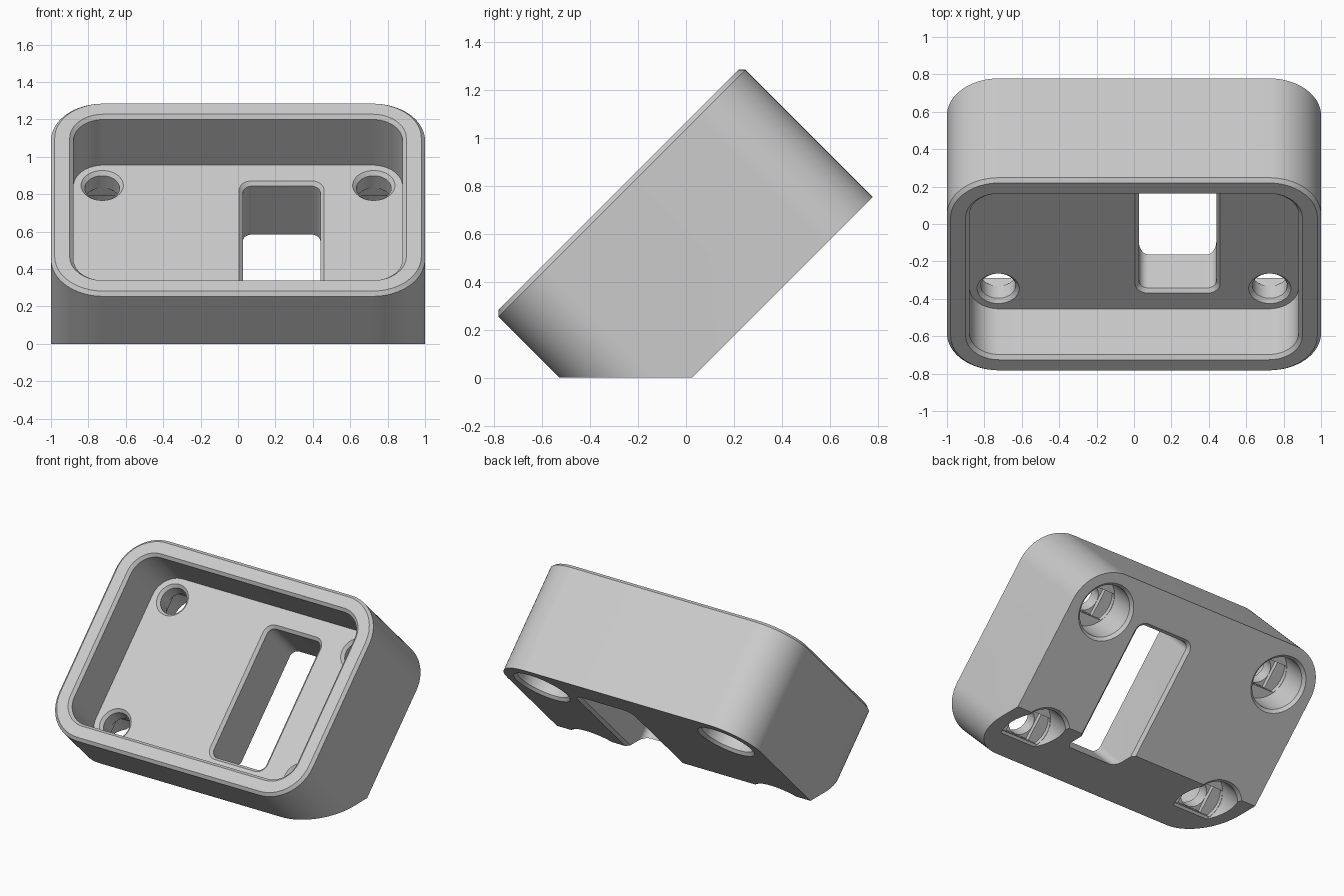
import bpy, bmesh
from math import sin, cos, pi, radians
from mathutils import Matrix

cube = bpy.data.objects.get("Cube")
if cube:
    bpy.data.objects.remove(cube)

# Case dimensions in its own frame: y runs up the slope, z out of the open face
TILT = Matrix.Rotation(radians(45), 4, 'X')
MID = 0.355
BACK, FLOOR, RIM = -0.018, 0.388, 0.753
HALF_W, HALF_H, CORNER = 1.0, 0.7285, 0.28
WALL, BEVEL = 0.12, 0.02
HOLE_X, HOLE_Y, HOLE_R = 0.726, 0.455, 0.095
BORE_R, BORE_TOP, STEP = 0.18, 0.215, 0.03

grey = bpy.data.materials.new("light_grey")
grey.use_nodes = True
grey.diffuse_color = (0.6, 0.6, 0.6, 1)
grey.node_tree.nodes["Principled BSDF"].inputs["Base Color"].default_value = (0.6, 0.6, 0.6, 1)


def rounded_rect(hx, hy, r, steps=16):
    """Outline of a rectangle with rounded corners; a circle when hx = hy = r."""
    pts = []
    for k, (sx, sy) in enumerate(((1, 1), (-1, 1), (-1, -1), (1, -1))):
        for i in range(steps + (hx > r)):
            a = (k + i / steps) * pi / 2
            pts.append((sx * (hx - r) + r * cos(a), sy * (hy - r) + r * sin(a)))
    return pts


def loft(name, layers, cx=0.0, cy=MID, matrix=TILT):
    """Closed solid through matching outlines given as (height, outline)."""
    bm = bmesh.new()
    rings = [[bm.verts.new((cx + x, cy + y, z)) for x, y in pts] for z, pts in layers]
    n = len(rings[0])
    for a, b in zip(rings, rings[1:]):
        for i in range(n):
            j = (i + 1) % n
            bm.faces.new((a[i], a[j], b[j], b[i]))
    bm.faces.new(rings[0][::-1])
    bm.faces.new(rings[-1])
    bm.transform(matrix)
    bmesh.ops.recalc_face_normals(bm, faces=bm.faces)
    mesh = bpy.data.meshes.new(name)
    bm.to_mesh(mesh)
    bm.free()
    mesh.materials.append(grey)
    obj = bpy.data.objects.new(name, mesh)
    bpy.context.collection.objects.link(obj)
    return obj


def block(name, hx, hy, r, levels, **where):
    """Rounded block whose outline grows by an offset at each (height, offset)."""
    return loft(name, [(z, rounded_rect(hx + o, hy + o, r + o)) for z, o in levels], **where)


# Outer body with a bevelled rim
case = block("tilted_case", HALF_W, HALF_H, CORNER,
             [(BACK, 0), (RIM - BEVEL, 0), (RIM, -BEVEL)])

# Open cavity, bevelled at its mouth
cutters = [block("cavity_cutter", HALF_W - WALL, HALF_H - WALL, CORNER - WALL,
                 [(FLOOR, 0), (RIM - BEVEL, 0), (RIM + BEVEL, 2 * BEVEL)])]

# Off-centre slot through the floor, bevelled on both sides
cutters.append(block("slot_cutter", 0.207, 0.47, 0.05,
                     [(BACK - BEVEL, 2 * BEVEL), (BACK + BEVEL, 0),
                      (FLOOR - BEVEL, 0), (FLOOR + BEVEL, 2 * BEVEL)], cx=0.233))

# Four screw holes with a counterbore and stepped seat
for sx in (-1, 1):
    for sy in (-1, 1):
        spot = dict(cx=sx * HOLE_X, cy=MID + sy * HOLE_Y)
        cutters.append(block("bore_cutter", BORE_R, BORE_R, BORE_R,
                             [(BACK - BEVEL, 2 * BEVEL), (BACK + BEVEL, 0), (BORE_TOP, 0)], **spot))
        inner = BORE_R - 0.002
        strip = [(x, max(-HOLE_R, min(HOLE_R, y))) for x, y in rounded_rect(inner, inner, inner)]
        cutters.append(loft("seat_strip_cutter", [(0.1, strip), (BORE_TOP + STEP, strip)], **spot))
        side = HOLE_R - 0.001
        square = [(side, side), (-side, side), (-side, -side), (side, -side)]
        cutters.append(loft("seat_square_cutter", [(0.15, square), (BORE_TOP + 2 * STEP, square)], **spot))
        shaft = HOLE_R - 0.002
        cutters.append(block("shaft_cutter", shaft, shaft, shaft,
                             [(0.18, 0), (FLOOR - BEVEL, 0), (FLOOR + BEVEL, 2 * BEVEL)], **spot))

# Flat foot where the case rests on the ground
foot = [(2, 2), (-2, 2), (-2, -2), (2, -2)]
cutters.append(loft("foot_cutter", [(-1, foot), (0, foot)], cy=0, matrix=Matrix()))

# Cut everything out and discard the cutters
bpy.ops.object.select_all(action='DESELECT')
bpy.context.view_layer.objects.active = case
case.select_set(True)
for cutter in cutters:
    cutter.hide_render = True
    mod = case.modifiers.new("cut", 'BOOLEAN')
    mod.operation = 'DIFFERENCE'
    mod.solver = 'EXACT'
    mod.object = cutter
    bpy.ops.object.modifier_apply(modifier=mod.name)
    bpy.data.objects.remove(cutter)

bpy.ops.object.shade_smooth_by_angle(angle=radians(25))
